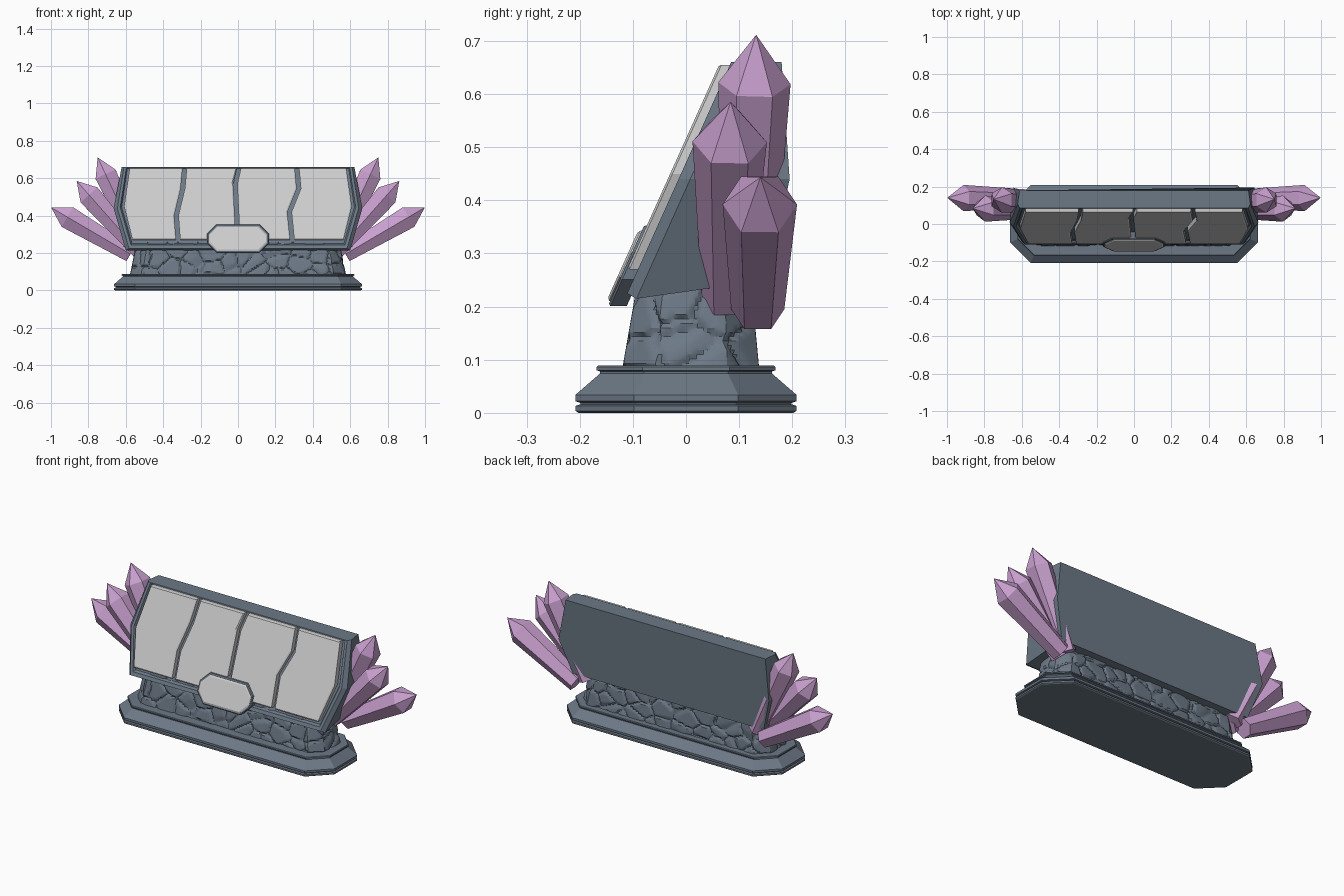
import bpy, bmesh, math
from mathutils import Vector, noise

if "Cube" in bpy.data.objects:
    bpy.data.objects.remove(bpy.data.objects["Cube"])


def material(name, rgb):
    m = bpy.data.materials.new(name)
    m.diffuse_color = (*rgb, 1)
    m.use_nodes = True
    m.node_tree.nodes["Principled BSDF"].inputs["Base Color"].default_value = m.diffuse_color
    return m


SLATE = material("slate", (0.15, 0.19, 0.24))
PINK = material("crystal_pink", (0.58, 0.35, 0.62))


def finish(name, bm, mat=None):
    bmesh.ops.recalc_face_normals(bm, faces=bm.faces)
    me = bpy.data.meshes.new(name)
    bm.to_mesh(me)
    bm.free()
    ob = bpy.data.objects.new(name, me)
    bpy.context.collection.objects.link(ob)
    if mat:
        me.materials.append(mat)
    return ob


def loft(name, rings, mat=None):
    """Skin closed rings of equal length and cap both ends."""
    bm = bmesh.new()
    vs = [[bm.verts.new(p) for p in r] for r in rings]
    n = len(rings[0])
    for a, b in zip(vs, vs[1:]):
        for i in range(n):
            j = (i + 1) % n
            bm.faces.new((a[i], a[j], b[j], b[i]))
    bm.faces.new(vs[0])
    bm.faces.new(vs[-1])
    return finish(name, bm, mat)


def octagon(hx, hy, c):
    return [(hx - c, -hy), (hx, c - hy), (hx, hy - c), (hx - c, hy),
            (c - hx, hy), (-hx, hy - c), (-hx, c - hy), (c - hx, -hy)]


def slant(z):
    """y of the sloping front plane at height z."""
    return 0.085 + (z - 0.66) * 0.45


# Stepped plinth: (inset, height) profile
profile = [(.006, 0), (0, .004), (0, .013), (.009, .016), (.009, .019), (0, .022),
           (0, .034), (.046, .074), (.046, .078), (.04, .08), (.04, .086), (.043, .089)]
loft("plinth", [[(x, y, z) for x, y in octagon(.662 - i, .208 - i, .11 - .586 * i)]
                for i, z in profile], SLATE)

# Rubble stone wall: tapered octagon with cellular stone relief
def walk(pts, count):
    pts = [Vector(p) for p in pts]
    segs = list(zip(pts, pts[1:] + pts[:1]))
    total = sum((b - a).length for a, b in segs)
    out = []
    for a, b in segs:
        k = max(1, round(count * (b - a).length / total))
        out += [a.lerp(b, i / k) for i in range(k)]
    return out


low, high = walk(octagon(.575, .125, .06), 380), octagon(.535, .098, .06)
ratio = (high[1][0] / .575, high[0][1] / -.125)
rings = []
for k in range(25):
    t = k / 24
    ring = []
    for p in low:
        x, y = p.x * (1 + (ratio[0] - 1) * t), p.y * (1 + (ratio[1] - 1) * t)
        z = .06 + .2 * t
        d = noise.voronoi(Vector((x * 10, y * 10, z * 13)))[0]
        bump = .011 * min(1, max(0, d[1] - d[0]) / .16) ** .7 - .004
        out = Vector((x / .575 * .4, y / .125, 0))
        if abs(p.x) < .51:
            out.x = 0
        elif abs(p.y) < .06:
            out.y = 0
        out.normalize()
        ring.append((x + out.x * bump, y + out.y * bump + .008 + .008 * t, z))
    rings.append(ring)
wall = loft("stone_wall", rings, SLATE)
bpy.context.view_layer.objects.active = wall
wall.select_set(True)
bpy.ops.object.shade_smooth_by_angle(angle=math.radians(25))
wall.select_set(False)


# Leaning body: hexagonal outline from back to recessed front bed
def hexring(top, mid, bot):
    right = [top, mid, bot]
    return right + [(-x, y, z) for x, y, z in reversed(right)]


def front_ring(off, *xz):
    return hexring(*[(x, slant(z) + off, z) for x, z in xz])


loft("sign_body", [
    hexring((.612, .18, .66), (.645, .195, .44), (.585, .155, .25)),
    front_ring(.022, (.622, .66), (.665, .44), (.6, .215)),
    front_ring(0, (.61, .66), (.645, .44), (.583, .225)),
    front_ring(0, (.597, .655), (.63, .445), (.572, .243)),
    front_ring(.012, (.592, .652), (.622, .445), (.566, .25))], SLATE)


# Plates lying on the sloping front
def plate(name, pts, back, front, rim=.007, mat=None):
    bm = bmesh.new()
    a = [bm.verts.new((x, slant(z) - back, z)) for x, z in pts]
    b = [bm.verts.new((x, slant(z) - front + .004, z)) for x, z in pts]
    n = len(pts)
    for i in range(n):
        j = (i + 1) % n
        bm.faces.new((a[i], a[j], b[j], b[i]))
    bm.faces.new(a)
    face = bm.faces.new(b)
    bmesh.ops.recalc_face_normals(bm, faces=bm.faces)
    bmesh.ops.inset_individual(bm, faces=[face], thickness=rim, depth=.004)
    return finish(name, bm, mat)


seams = [[(-.59, .655), (-.62, .45), (-.575, .27)],
         [(-.285, .655), (-.295, .545), (-.33, .40), (-.32, .27)],
         [(.005, .655), (-.015, .57), (0, .27)],
         [(.315, .655), (.325, .545), (.275, .42), (.29, .27)],
         [(.59, .655), (.62, .45), (.575, .27)]]
for i, (l, r) in enumerate(zip(seams, seams[1:])):
    plate(f"face_panel_{i + 1}", [(x + .011, z) for x, z in l]
          + [(x - .011, z) for x, z in reversed(r)], -.014, .02)


def badge(grow):
    return [(x, z + .277) for x, z in octagon(.155 + grow, .066 + grow, .045 + grow * .5)]


plate("badge_frame", badge(.01), -.01, .025, .004, SLATE)
plate("badge_plate", badge(0), 0, .032)


# Pointed hexagonal crystals, mirrored to both ends
def crystal(name, base, tip, r0, r1, point):
    base, tip = Vector(base), Vector(tip)
    d = (tip - base).normalized()
    v = d.cross(Vector((0, 1, 0))).normalized()
    u = v.cross(d)
    rings = []
    for c, r in ((base, r0), (tip - d * point, r1), (tip, .0005)):
        rings.append([c + u * r * math.cos(k * math.pi / 3) + v * r * math.sin(k * math.pi / 3)
                      for k in range(6)])
    bm_ob = loft(name, rings, PINK)
    return bm_ob


shards = [((.52, .115, .22), (.75, .132, .711), .048, .068, .10),
          ((.53, .075, .21), (.862, .084, .585), .045, .070, .10),
          ((.575, .135, .195), (.998, .140, .443), .050, .070, .10)]
for s, side in ((1, "right"), (-1, "left")):
    for i, (b, t, r0, r1, pt) in enumerate(shards):
        crystal(f"crystal_{side}_{i + 1}", (b[0] * s, *b[1:]), (t[0] * s, *t[1:]), r0, r1, pt)
